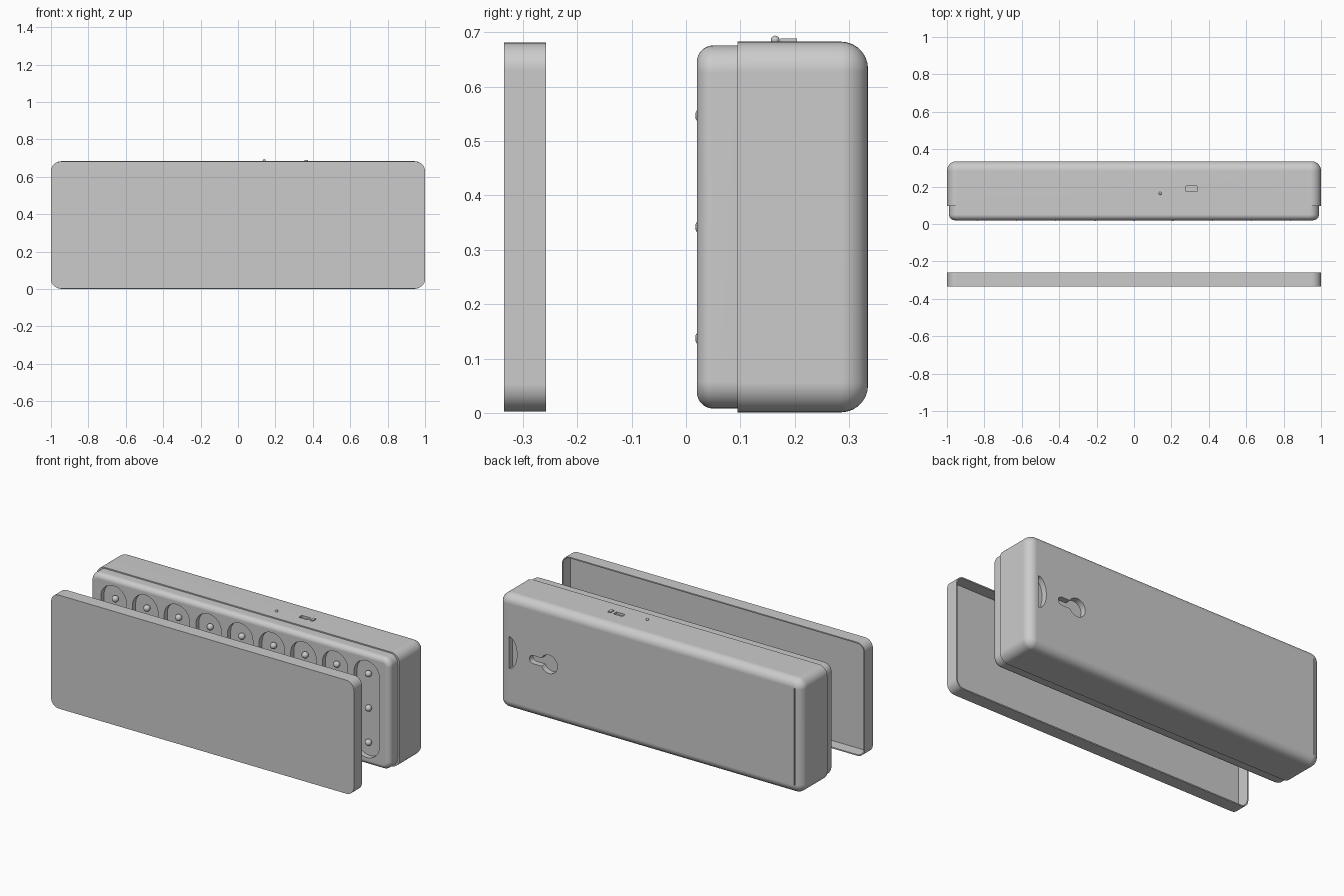
import bpy, bmesh, math
from math import sin, cos, pi

if "Cube" in bpy.data.objects:
    bpy.data.objects.remove(bpy.data.objects["Cube"])

grey = bpy.data.materials.new("plain_grey")
grey.use_nodes = True
colour = (0.6, 0.6, 0.6, 1)
grey.diffuse_color = colour
grey.node_tree.nodes["Principled BSDF"].inputs["Base Color"].default_value = colour

MID = 0.342      # height of the centre line
HALF = 0.341     # half the housing height


def add_object(name, bm):
    bmesh.ops.recalc_face_normals(bm, faces=bm.faces)
    mesh = bpy.data.meshes.new(name)
    bm.to_mesh(mesh)
    bm.free()
    obj = bpy.data.objects.new(name, mesh)
    bpy.context.collection.objects.link(obj)
    mesh.materials.append(grey)
    return obj


def rounded_rect(hw, hh, r, cx=0, cz=MID, steps=8):
    """Outline of a rounded rectangle in the x-z plane."""
    pts = []
    for k, (sx, sz) in enumerate([(1, 1), (-1, 1), (-1, -1), (1, -1)]):
        for i in range(steps + 1):
            a = pi / 2 * (k + i / steps)
            pts.append((cx + sx * (hw - r) + r * cos(a), cz + sz * (hh - r) + r * sin(a)))
    return pts


def loft(bm, rings):
    """Join (outline, y) rings into a closed solid."""
    loops = [[bm.verts.new((x, y, z)) for x, z in pts] for pts, y in rings]
    for a, b in zip(loops, loops[1:]):
        for i in range(len(a)):
            j = (i + 1) % len(a)
            bm.faces.new((a[i], a[j], b[j], b[i]))
    bm.faces.new(loops[0])
    bm.faces.new(loops[-1])


def fillet(hw, hh, r, y_edge, y_face, size, steps=7):
    """Rings that roll from a straight side round to a flat face."""
    way = 1 if y_face > y_edge else -1
    rings = []
    for i in range(steps + 1):
        a = pi / 2 * i / steps
        d = size * (1 - cos(a))
        rings.append((rounded_rect(hw - d, hh - d, max(r - d, 0.004)),
                      y_face - way * size * (1 - sin(a))))
    return rings


def cut(target, cutter):
    mod = target.modifiers.new("cut", "BOOLEAN")
    mod.operation = "DIFFERENCE"
    mod.solver = "EXACT"
    mod.object = cutter
    bpy.context.view_layer.objects.active = target
    bpy.ops.object.modifier_apply(modifier=mod.name)
    bpy.data.objects.remove(cutter)


def smooth(obj):
    bpy.ops.object.select_all(action="DESELECT")
    obj.select_set(True)
    bpy.context.view_layer.objects.active = obj
    bpy.ops.object.shade_smooth_by_angle(angle=math.radians(30))
    mod = obj.modifiers.new("even_shading", "WEIGHTED_NORMAL")
    mod.keep_sharp = True


# Front cover: thin tray open towards the housing
bm = bmesh.new()
outer = rounded_rect(1, 0.339, 0.05)
inner = rounded_rect(0.993, 0.332, 0.043)
loft(bm, [(outer, -0.335), (outer, -0.258), (inner, -0.258), (inner, -0.328)])
smooth(add_object("front_cover", bm))

# Housing: narrower front collar, step, then full body with rounded back
bm = bmesh.new()
collar = fillet(0.989, 0.334, 0.05, 0.095, 0.02, 0.03)[::-1]
collar.append((rounded_rect(0.989, 0.334, 0.05), 0.095))
body = [(rounded_rect(1, HALF, 0.055), 0.095)]
body += fillet(1, HALF, 0.055, 0.095, 0.335, 0.05)
loft(bm, collar + body)
housing = add_object("housing", bm)

# Front channels: nine upright slots for the lamps
columns = [-0.836 + 0.209 * i for i in range(9)]
rows = [MID + 0.205 * k for k in (-1, 0, 1)]
bm = bmesh.new()
for x in columns:
    slot = rounded_rect(0.084, 0.289, 0.0838, cx=x)
    loft(bm, [(slot, -0.02), (slot, 0.05)])
cut(housing, add_object("channel_cutter", bm))

# Back recesses: keyhole hanger, finger notch and lid seam
bm = bmesh.new()
keyhole = []
neck = math.asin(0.024 / 0.055)
for i in range(25):
    a = -pi + neck + (2 * pi - 2 * neck) * i / 24
    keyhole.append((0.67 - 0.055 * cos(a + pi), MID + 0.055 * sin(a + pi)))
keyhole = [(0.67 + 0.055 * cos(neck + (2 * pi - 2 * neck) * i / 24),
            MID + 0.055 * sin(neck + (2 * pi - 2 * neck) * i / 24)) for i in range(25)]
keyhole += [(0.776 + 0.024 * cos(a), MID + 0.024 * sin(a))
            for a in [-pi / 2 + pi * i / 10 for i in range(11)]]
loft(bm, [(keyhole, 0.3), (keyhole, 0.4)])
notch = [(0.935 - 0.053 * sin(pi * i / 16), MID + 0.095 * cos(pi * i / 16)) for i in range(17)]
loft(bm, [(notch, 0.3), (notch, 0.4)])
seam = rounded_rect(0.003, 0.29, 0.001, cx=-0.951, steps=1)
loft(bm, [(seam, 0.325), (seam, 0.4)])
cut(housing, add_object("back_cutter", bm))

# Top socket: shallow rectangular port
bm = bmesh.new()
made = bmesh.ops.create_cube(bm, size=1)
bmesh.ops.scale(bm, vec=(0.059, 0.03, 0.04), verts=made["verts"])
bmesh.ops.translate(bm, vec=(0.308, 0.189, 0.69), verts=made["verts"])
cut(housing, add_object("socket_cutter", bm))
smooth(housing)

# Lamps: small domes on short stems along each channel
bm = bmesh.new()
for x in columns:
    for z in rows:
        for y, r in ((0.036, 0.019),):
            made = bmesh.ops.create_uvsphere(bm, u_segments=16, v_segments=10, radius=r)
            bmesh.ops.translate(bm, vec=(x, y, z), verts=made["verts"])
smooth(add_object("lamps", bm))

# Indicator dome on the top
bm = bmesh.new()
made = bmesh.ops.create_uvsphere(bm, u_segments=16, v_segments=10, radius=0.008)
bmesh.ops.translate(bm, vec=(0.14, 0.164, 0.686), verts=made["verts"])
smooth(add_object("indicator_dome", bm))

# Switch nub beside the socket
bm = bmesh.new()
made = bmesh.ops.create_cube(bm, size=1)
bmesh.ops.scale(bm, vec=(0.018, 0.03, 0.012), verts=made["verts"])
bmesh.ops.translate(bm, vec=(0.364, 0.189, 0.683), verts=made["verts"])
add_object("switch_nub", bm)
